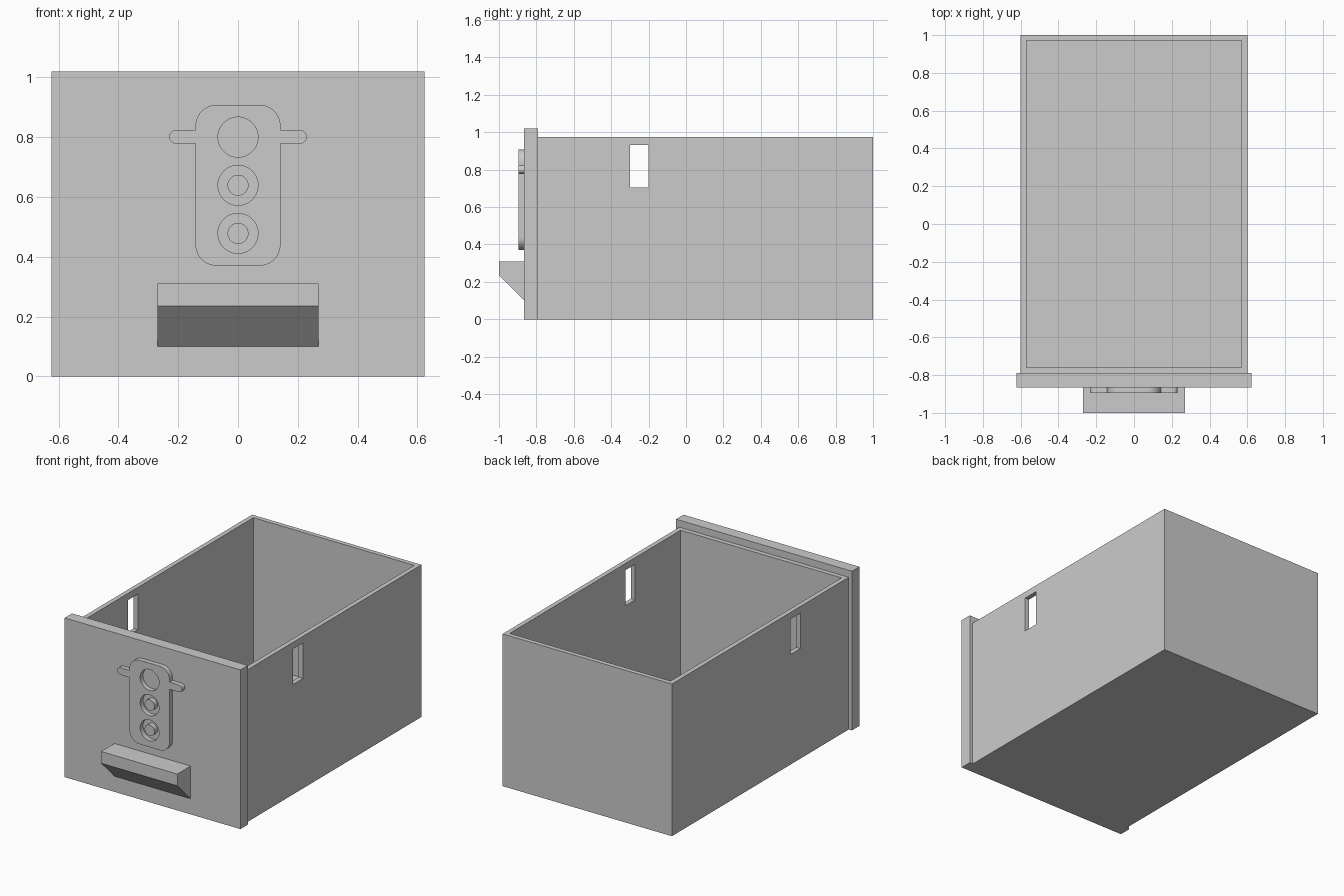
import bpy, bmesh, math
from math import radians, cos, sin

default = bpy.data.objects.get("Cube")
if default:
    bpy.data.objects.remove(default, do_unlink=True)

grey = bpy.data.materials.new("plain grey")
grey.use_nodes = True
GREY = (0.6, 0.6, 0.6, 1)
grey.diffuse_color = GREY
grey.node_tree.nodes["Principled BSDF"].inputs["Base Color"].default_value = GREY


def add_object(name, data):
    obj = bpy.data.objects.new(name, data)
    bpy.context.collection.objects.link(obj)
    data.materials.append(grey)
    return obj


def finish(name, bm):
    bmesh.ops.recalc_face_normals(bm, faces=bm.faces)
    mesh = bpy.data.meshes.new(name)
    bm.to_mesh(mesh)
    bm.free()
    return add_object(name, mesh)


def prism(profile, half_width):
    """Extrude a (y, z) profile across x."""
    bm = bmesh.new()
    face = bm.faces.new([bm.verts.new((-half_width, y, z)) for y, z in profile])
    ext = bmesh.ops.extrude_face_region(bm, geom=[face])
    verts = [v for v in ext["geom"] if isinstance(v, bmesh.types.BMVert)]
    bmesh.ops.translate(bm, verts=verts, vec=(2 * half_width, 0, 0))
    return bm


def rect(y0, y1, z0, z1):
    return [(y0, z0), (y1, z0), (y1, z1), (y0, z1)]


def arc(cx, cz, r, start, sweep=90, steps=10):
    angles = [radians(start + sweep * i / steps) for i in range(steps + 1)]
    return [(cx + r * cos(a), cz + r * sin(a)) for a in angles]


PANEL_BACK, PANEL_FRONT, PLATE_FRONT = -0.79, -0.865, -0.895
WALL, FLOOR = 0.042, 0.042
HEIGHT = 0.975

# Open box, hollowed from its top face
bm = prism(rect(PANEL_BACK, 1, 0, HEIGHT), 0.6)
bmesh.ops.recalc_face_normals(bm, faces=bm.faces)
top = max(bm.faces, key=lambda f: f.calc_center_median().z)
bmesh.ops.inset_region(bm, faces=[top], thickness=WALL)
ext = bmesh.ops.extrude_face_region(bm, geom=[top])
bmesh.ops.delete(bm, geom=[top], context="FACES_ONLY")
verts = [v for v in ext["geom"] if isinstance(v, bmesh.types.BMVert)]
bmesh.ops.translate(bm, verts=verts, vec=(0, 0, FLOOR - HEIGHT))
box = finish("drawer_box", bm)

# Slots through both side walls
cutter = finish("slot_cutter", prism(rect(-0.3, -0.2, 0.705, 0.932), 0.8))
cutter.hide_render = True
cut = box.modifiers.new("slots", "BOOLEAN")
cut.operation, cut.solver, cut.object = "DIFFERENCE", "EXACT", cutter
bpy.context.view_layer.objects.active = box
bpy.ops.object.modifier_apply(modifier=cut.name)
bpy.data.objects.remove(cutter, do_unlink=True)

# Front panel and wedge-shaped pull
finish("front_panel", prism(rect(PANEL_FRONT, PANEL_BACK, 0, 1.02), 0.623))
finish("pull_handle", prism([(PANEL_FRONT, 0.31), (-1, 0.31), (-1, 0.235),
                             (PANEL_FRONT, 0.1)], 0.27))

# Raised plate: rounded body with side arms, round recesses and centre pegs
half = (arc(0.072, 0.44, 0.07, -90) + [(0.142, 0.778)]
        + arc(0.207, 0.801, 0.023, -90, 180) + [(0.142, 0.824)]
        + arc(0.072, 0.838, 0.07, 0))
loops = [half + [(-x, z) for x, z in reversed(half)]]
for z in (0.8, 0.639, 0.478):
    loops.append(arc(0, z, 0.067, 0, 360, 48)[:-1])
for z in (0.639, 0.478):
    loops.append(arc(0, z, 0.035, 0, 360, 32)[:-1])

curve = bpy.data.curves.new("raised_plate", "CURVE")
curve.dimensions, curve.fill_mode = "2D", "BOTH"
curve.extrude = (PANEL_FRONT - PLATE_FRONT) / 2
for loop in loops:
    spline = curve.splines.new("POLY")
    spline.points.add(len(loop) - 1)
    for point, (x, z) in zip(spline.points, loop):
        point.co = (x, z, 0, 1)
    spline.use_cyclic_u = True
plate = add_object("raised_plate", curve)
plate.rotation_euler.x = radians(90)
plate.location.y = (PANEL_FRONT + PLATE_FRONT) / 2
bpy.ops.object.select_all(action="DESELECT")
plate.select_set(True)
bpy.context.view_layer.objects.active = plate
bpy.ops.object.convert(target="MESH")

# Weld the caps to the sides, then round the shading
bm = bmesh.new()
bm.from_mesh(plate.data)
bmesh.ops.remove_doubles(bm, verts=bm.verts, dist=0.0001)
bmesh.ops.recalc_face_normals(bm, faces=bm.faces)
bm.to_mesh(plate.data)
bm.free()
bpy.ops.object.shade_smooth_by_angle(angle=radians(30))
